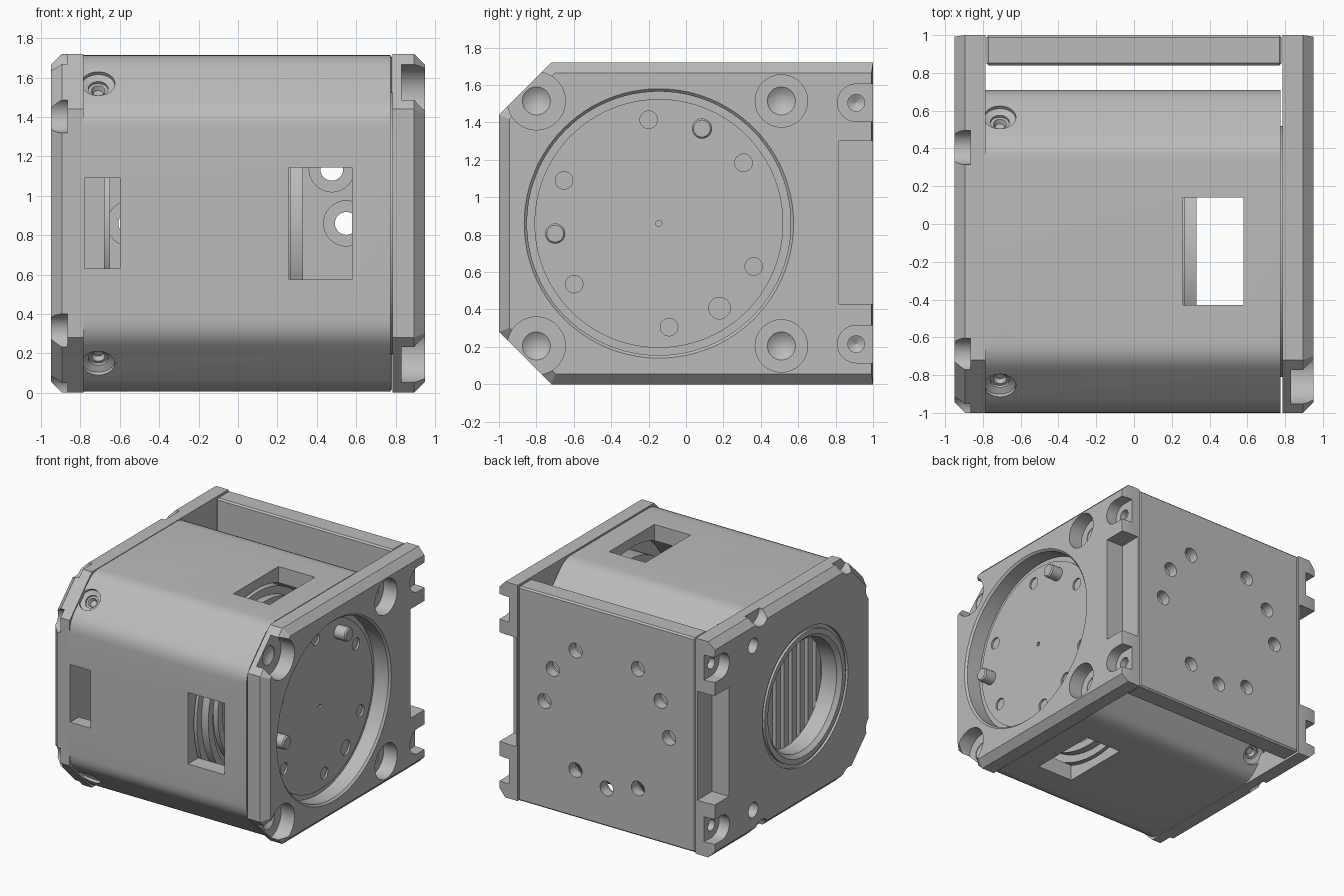
import bpy, bmesh
from math import cos, sin, pi, radians, sqrt
from mathutils import Vector

if "Cube" in bpy.data.objects:
    bpy.data.objects.remove(bpy.data.objects["Cube"])

metal = bpy.data.materials.new("light_grey_metal")
metal.use_nodes = True
metal.diffuse_color = (0.5, 0.5, 0.5, 1)
metal.node_tree.nodes["Principled BSDF"].inputs["Base Color"].default_value = (0.5, 0.5, 0.5, 1)

CY, CZ, H = -0.145, 0.86, 0.86      # bore axis and height of half the block
X = Vector((1, 0, 0))


def finish(name, bm):
    bmesh.ops.recalc_face_normals(bm, faces=bm.faces)
    mesh = bpy.data.meshes.new(name)
    bm.to_mesh(mesh)
    bm.free()
    mesh.materials.append(metal)
    ob = bpy.data.objects.new(name, mesh)
    bpy.context.collection.objects.link(ob)
    return ob


def box(name, x0, x1, y0, y1, z0, z1):
    bm = bmesh.new()
    bmesh.ops.create_cube(bm, size=1)
    for v in bm.verts:
        v.co = ((x0 + x1) / 2 + v.co.x * (x1 - x0), (y0 + y1) / 2 + v.co.y * (y1 - y0),
                (z0 + z1) / 2 + v.co.z * (z1 - z0))
    return finish(name, bm)


def loft(name, rings):
    """Skin a list of equal closed rings and cap both ends."""
    bm = bmesh.new()
    rows = [[bm.verts.new(p) for p in ring] for ring in rings]
    n = len(rows[0])
    for a, b in zip(rows, rows[1:]):
        for i in range(n):
            bm.faces.new((a[i], a[(i + 1) % n], b[(i + 1) % n], b[i]))
    bm.faces.new(rows[0])
    bm.faces.new(rows[-1])
    return finish(name, bm)


def lathe(name, pts, loc, axis=X, closed=False, n=48):
    """Revolve (radius, distance along axis) points around an axis."""
    bm = bmesh.new()
    loc, rot = Vector(loc), Vector(axis).to_track_quat('Z', 'Y')
    rows = []
    for r, h in pts:
        k = n if r else 1
        rows.append([bm.verts.new(loc + rot @ Vector((r * cos(2 * pi * i / n), r * sin(2 * pi * i / n), h)))
                     for i in range(k)])
    for a, b in zip(rows, rows[1:] + (rows[:1] if closed else [])):
        if closed is False and b is rows[0]:
            break
        for i in range(n):
            j = (i + 1) % n
            quad = [a[i % len(a)], a[j % len(a)], b[j % len(b)], b[i % len(b)]]
            bm.faces.new(list(dict.fromkeys(quad)))
    return finish(name, bm)


def rod(name, r, a, b, loc, axis=X, n=48):
    return lathe(name, [(0, a), (r, a), (r, b), (0, b)], loc, axis, n=n)


def drill(r, depth, loc, axis, n=24):
    """Blind hole with a drill-point bottom."""
    return lathe("cutter", [(0, -.1), (r, -.1), (r, depth), (0, depth + r * .6)], loc, axis, n=n)


def cut(ob, cutters):
    bpy.context.view_layer.objects.active = ob
    for c in cutters:
        m = ob.modifiers.new("cut", 'BOOLEAN')
        m.operation, m.solver, m.object = 'DIFFERENCE', 'EXACT', c
        bpy.ops.object.modifier_apply(modifier=m.name)
        bpy.data.objects.remove(c)


def rounded(points, t=.08, steps=5):
    """Soften each corner of a closed 2D outline."""
    out, n = [], len(points)
    for i in range(n):
        p, a, b = (Vector(points[k % n]) for k in (i, i - 1, i + 1))
        s, e = p + (a - p).normalized() * t, p + (b - p).normalized() * t
        for k in range(steps + 1):
            u = k / steps
            out.append(s * (1 - u) ** 2 + p * 2 * u * (1 - u) + e * u * u)
    return out


def plate_outline(x, i):
    """Side plate outline with clipped front corners, inset by i (not at the back)."""
    c, y, z, top = .28 - .59 * i, -1 + i, i, 2 * H - i
    pts = [(1 - i * .15, z), (y + c, z), (y, z + c), (y, top - c), (y + c, top), (1 - i * .15, top)]
    return [(x, a, b) for a, b in pts]


def side_plate(name, s):
    return loft(name, [plate_outline(s * .785, 0), plate_outline(s * .895, 0), plate_outline(s * .95, .055)])


def rear_pockets(s):
    """Cutters on the back edge shared by both side plates."""
    x0, x1 = sorted((s * .80, s * 1.1))
    out = [box("cutter", x0, x1, .815, 1.1, .43, 1.30)]
    for z in (CZ - .645, CZ + .645):
        a, b = sorted((s * .86, s * 1.1))
        out += [rod("cutter", .1, 0, .3, (s * .86, .91, z), X * s),
                box("cutter", a, b, .91, 1.1, z - .1, z + .1),
                drill(.045, .05, (s * .86, .91, z), -X * s)]
    return out


# Right-hand plate with the large recessed mounting disc
plate = side_plate("drive_plate", 1)
cuts = rear_pockets(1)
cuts.append(lathe("cutter", [(0, .81), (.705, .81), (.705, .935), (.725, .955), (.725, 1.1), (0, 1.1)],
                  (0, CY, CZ), n=96))
for y, r in ((-.8, .155), (.51, .14)):
    for s in (-1, 1):
        z = CZ + s * .655
        cuts += [rod("cutter", r, 0, .3, (.83, y, z)),
                 lathe("cutter", [(0, -.1), (.075, -.1), (.075, .005), (.055, .02), (0, .04)], (.83, y, z), -X, n=32)]
cut(plate, cuts)

disc = rod("mounting_disc", .665, .62, .825, (0, CY, CZ), n=96)
cuts = [drill(.016, .02, (.825, CY, CZ), -X)]
for deg in (95.6, 35.6, -24.4, -54.4, -84.4, -144.4, 155.6):
    a = radians(deg)
    cuts.append(drill(.058 if deg == -54.4 else .047, .08, (.825, CY + .557 * cos(a), CZ + .557 * sin(a)), -X))
cut(disc, cuts)
for k, deg in enumerate((65.6, 185.6)):
    a = radians(deg)
    lathe("dowel_pin_%d" % k, [(0, 0), (.054, 0), (.054, .1), (.045, .11), (0, .11)],
          (.815, CY + .557 * cos(a), CZ + .557 * sin(a)), n=32)

# Left-hand plate with the open bore and half-round edge notches
plate = side_plate("vent_plate", -1)
cuts = rear_pockets(-1)
cuts.append(lathe("cutter", [(0, .5), (.44, .5), (.44, .92), (.47, .951), (.47, 1.1), (0, 1.1)],
                  (0, CY, CZ), -X, n=96))
cuts.append(lathe("cutter", [(.51, .93), (.54, .93), (.54, 1.1), (.51, 1.1)], (0, CY, CZ), -X, True, 96))
for s in (-1, 1):
    cuts.append(drill(.06, .1, (-.95, .51, CZ + s * .655), X))
    spots = [(-1, CZ + s * .55), (CY + .55, CZ + s * H), (CY - .55, CZ + s * H)]
    cuts += [rod("cutter", .09, .865, 1.1, (0, y, z), -X) for y, z in spots]
cut(plate, cuts)

# Tubular housing: softened octagon, bored, with inspection windows
e, f = .855, .565
octagon = [(e, -f), (e, f), (f, e), (-f, e), (-e, f), (-e, -f), (-f, -e), (f, -e)]
outline = rounded(octagon)
body = loft("housing", [[(x, CY + p.x, CZ + p.y) for p in outline] for x in (-.785, .775)])
cuts = [rod("cutter", .78, -1, 1, (0, CY, CZ), n=96),
        box("cutter", .26, .58, CY - .285, CY + .285, -.5, 2.2),
        box("cutter", .26, .58, -1.5, .8, .575, 1.145),
        box("cutter", -.78, -.6, -1.5, .8, .63, 1.09)]
for sy in (-1, 1):
    for sz in (-1, 1):
        cuts.append(lathe("cutter", [(0, -.1), (.085, -.1), (.085, .02), (.05, .035), (.05, .09), (0, .09)],
                          (-.71, CY + sy * .71, CZ + sz * .71), (0, -sy, -sz), n=32))
        lathe("housing_screw_%d_%d" % (sy + 1, sz + 1),
              [(0, .075), (.025, .075), (.035, .05), (.05, .05), (.05, .12), (0, .12)],
              (-.71, CY + sy * .71, CZ + sz * .71), (0, -sy, -sz), n=24)
cut(body, cuts)

# Inner core with stepped rings on its end
lathe("core", [(0, -.58), (.76, -.58), (.76, .27), (.70, .27), (.70, .33), (.64, .33), (.64, .29),
               (.58, .29), (.58, .33), (.52, .33), (.52, .2), (0, .2)], (0, CY, CZ), n=96)

# Cooling fins seen through the open bore
rod("fin_base", .5, -.68, -.65, (0, CY, CZ), n=64)
for k in range(-4, 5):
    h = sqrt(.5 ** 2 - (k * .1) ** 2)
    box("fin_%d" % (k + 4), -.785, -.67, CY + k * .1 - .03, CY + k * .1 + .03, CZ - h, CZ + h)

# Back plate with a ring of counterbored holes
back = box("back_plate", -.782, .782, .84, 1, .005, 2 * H - .005)
bev = back.modifiers.new("edge", 'BEVEL')
bev.width, bev.segments = .012, 1
bpy.context.view_layer.objects.active = back
bpy.ops.object.modifier_apply(modifier="edge")
cuts = []
for deg in (0, 30, 60, 120, 150, 180, 240, 270, 300):
    a = radians(deg)
    cuts.append(lathe("cutter", [(0, -.1), (.115, -.1), (.115, .08), (.058, .08), (.058, .3), (0, .3)],
                      (.55 * cos(a), .84, CZ + .55 * sin(a)), (0, 1, 0), n=32))
cut(back, cuts)

# Smooth shading with sharp edges kept
for ob in bpy.context.scene.objects:
    if ob.type == 'MESH':
        bpy.ops.object.select_all(action='DESELECT')
        ob.select_set(True)
        bpy.context.view_layer.objects.active = ob
        bpy.ops.object.shade_smooth_by_angle(angle=radians(28))
